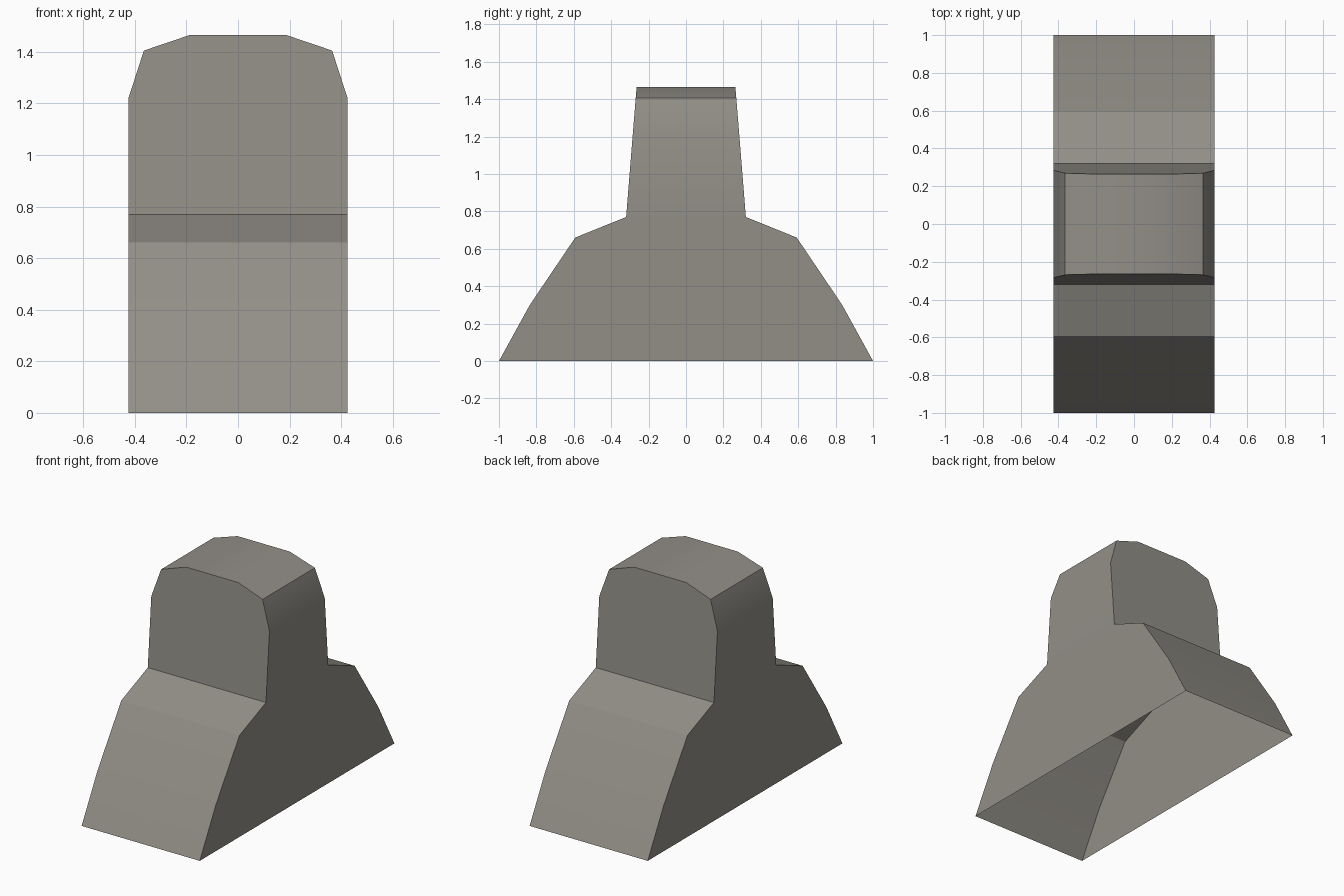
import bpy
import bmesh
import math

cube = bpy.data.objects.get("Cube")
if cube:
    bpy.data.objects.remove(cube, do_unlink=True)

# Warm grey stone
stone = bpy.data.materials.new("warm_grey")
stone.use_nodes = True
colour = (0.29, 0.275, 0.245, 1.0)
stone.diffuse_color = colour
stone.node_tree.nodes["Principled BSDF"].inputs["Base Color"].default_value = colour

# Rectangular rings from the ground up: height, half width, half depth
RINGS = [
    (0.0, 0.425, 1.0),       # open foot
    (0.30, 0.425, 0.835),    # flared skirt
    (0.66, 0.425, 0.592),    # shoulder edge
    (0.77, 0.425, 0.32),     # foot of the upright block
    (1.22, 0.425, 0.284),    # start of the rounded top
    (1.405, 0.365, 0.269),
    (1.465, 0.188, 0.264),   # flat crown
]
CORNERS = [(-1, -1), (1, -1), (1, 1), (-1, 1)]

# Hollow shell, open underneath and closed at the crown
bm = bmesh.new()
rings = [[bm.verts.new((sx * w, sy * d, z)) for sx, sy in CORNERS]
         for z, w, d in RINGS]
for low, high in zip(rings, rings[1:]):
    for i in range(4):
        j = (i + 1) % 4
        bm.faces.new((low[i], low[j], high[j], high[i]))
bm.faces.new(rings[-1])

mesh = bpy.data.meshes.new("flared_block")
bm.to_mesh(mesh)
bm.free()
mesh.materials.append(stone)
block = bpy.data.objects.new("flared_block", mesh)
bpy.context.collection.objects.link(block)

# Smooth the gentle curves, keep the hard edges
bpy.ops.object.select_all(action="DESELECT")
block.select_set(True)
bpy.context.view_layer.objects.active = block
bpy.ops.object.shade_smooth_by_angle(angle=math.radians(30))
